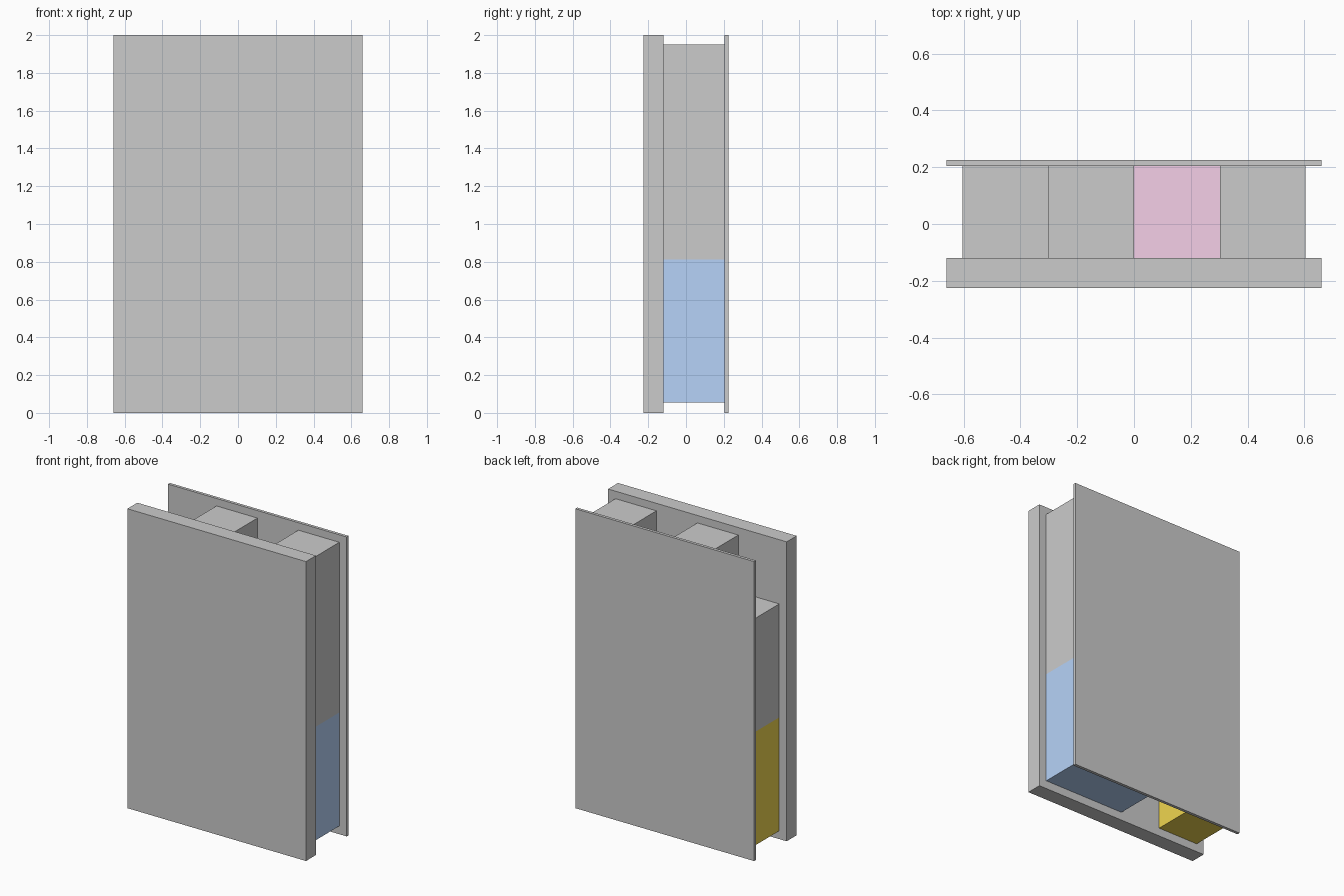
import bpy, bmesh

if "Cube" in bpy.data.objects:
    bpy.data.objects.remove(bpy.data.objects["Cube"])

CELL_W, CELL_H = 0.3025, 0.379      # size of one grid cell
LEFT, BOTTOM = -0.605, 0.055        # lower left corner of the 4 x 5 grid
Y0, Y1 = -0.12, 0.205               # depth of the blocks


def material(name, rgb):
    mat = bpy.data.materials.new(name)
    mat.diffuse_color = (*rgb, 1)
    mat.use_nodes = True
    mat.node_tree.nodes["Principled BSDF"].inputs["Base Color"].default_value = mat.diffuse_color
    return mat


def finish(name, bm, mat=None):
    bmesh.ops.recalc_face_normals(bm, faces=bm.faces)
    me = bpy.data.meshes.new(name)
    bm.to_mesh(me)
    bm.free()
    ob = bpy.data.objects.new(name, me)
    bpy.context.collection.objects.link(ob)
    if mat:
        me.materials.append(mat)
    return ob


def add_box(bm, x0, x1, y0, y1, z0, z1):
    vs = bmesh.ops.create_cube(bm, size=1)["verts"]
    for v in vs:
        v.co = (x1 if v.co.x > 0 else x0,
                y1 if v.co.y > 0 else y0,
                z1 if v.co.z > 0 else z0)


def panel(name, y0, y1):
    bm = bmesh.new()
    add_box(bm, -0.66, 0.66, y0, y1, 0, 2)
    finish(name, bm)


def piece(name, cells, mat=None):
    """Block made of grid cells (column, row), welded into one clean solid."""
    bm = bmesh.new()
    for c, r in cells:
        x, z = LEFT + c * CELL_W, BOTTOM + r * CELL_H
        add_box(bm, x, x + CELL_W, Y0, Y1, z, z + CELL_H)
    bmesh.ops.remove_doubles(bm, verts=bm.verts, dist=1e-4)
    # remove the walls between neighbouring cells
    seen = {}
    for f in bm.faces:
        seen.setdefault(frozenset(v.index for v in f.verts), []).append(f)
    bm.verts.index_update()
    seen = {}
    for f in bm.faces:
        key = tuple(round(k, 3) for k in f.calc_center_median())
        seen.setdefault(key, []).append(f)
    inner = [f for fs in seen.values() if len(fs) > 1 for f in fs]
    # a welded wall may also be one face shared by edges with three or more faces
    inner += [f for f in bm.faces if f not in inner
              and sum(len(e.link_faces) > 2 for e in f.edges) >= 3]
    bmesh.ops.delete(bm, geom=inner, context='FACES')
    bmesh.ops.recalc_face_normals(bm, faces=bm.faces)
    bmesh.ops.dissolve_limit(bm, angle_limit=0.01, verts=bm.verts, edges=bm.edges)
    finish(name, bm, mat)


# thick front panel and thin back panel
panel("front_panel", -0.225, Y0)
panel("back_panel", Y1, 0.225)

# stacked blocks held between the panels
yellow = material("yellow", (0.87, 0.67, 0.08))
blue = material("blue", (0.47, 0.65, 0.94))
pink = material("pink", (0.91, 0.62, 0.80))

piece("yellow_step_block", [(0, 0), (0, 1), (1, 1), (1, 2)], yellow)
piece("grey_step_block", [(0, 2), (0, 3), (1, 3), (1, 4)])
piece("blue_square_block", [(2, 0), (3, 0), (2, 1), (3, 1)], blue)
piece("pink_short_block", [(2, 2), (2, 3)], pink)
piece("grey_tall_block", [(3, 2), (3, 3), (3, 4)])
